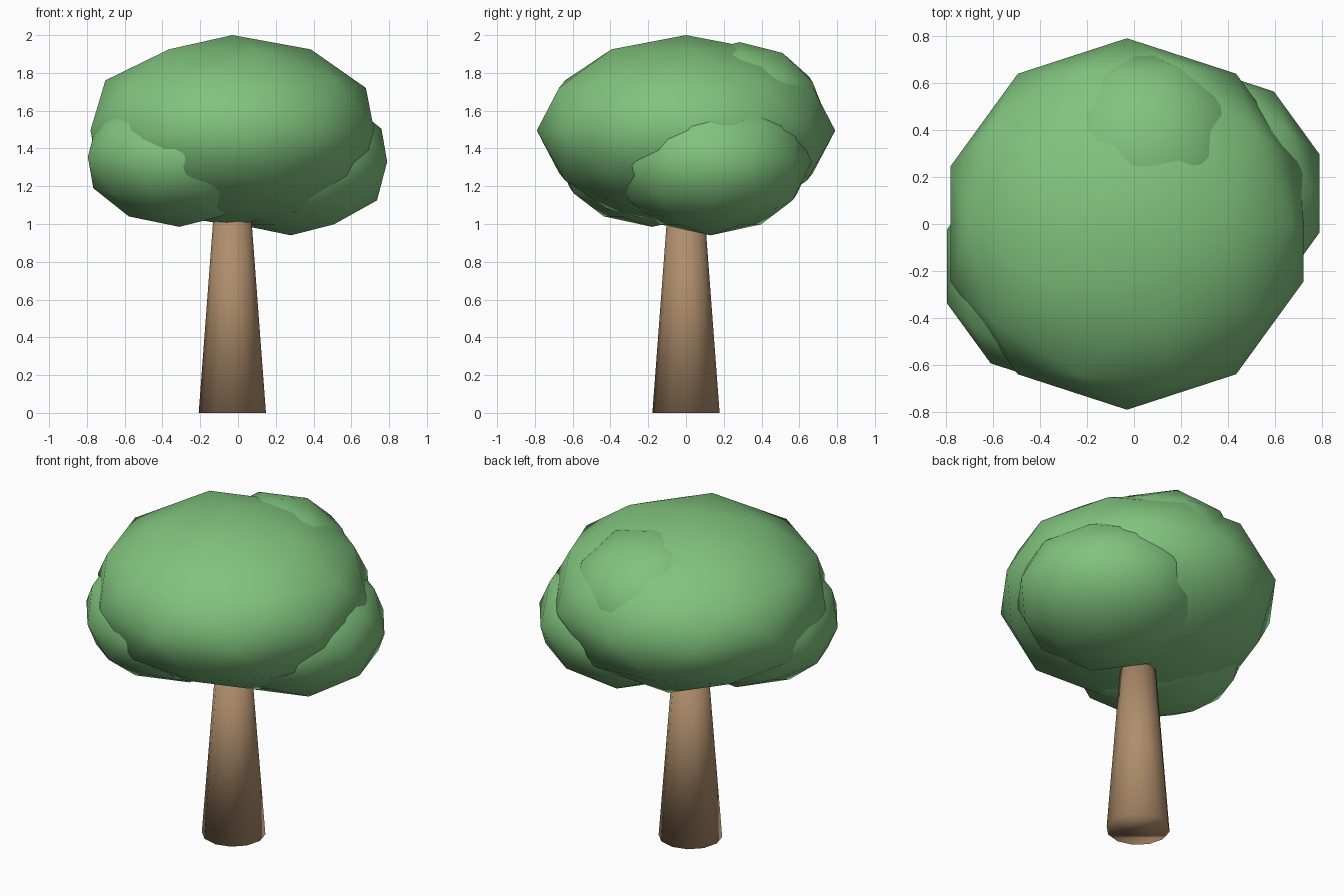
import bpy

if "Cube" in bpy.data.objects:
    bpy.data.objects.remove(bpy.data.objects["Cube"])


def material(name, color):
    mat = bpy.data.materials.new(name)
    mat.diffuse_color = color
    mat.use_nodes = True
    mat.node_tree.nodes["Principled BSDF"].inputs["Base Color"].default_value = mat.diffuse_color
    return mat


leaf_green = material("leaf_green", (0.22, 0.55, 0.21, 1))
bark_brown = material("bark_brown", (0.43, 0.27, 0.15, 1))


def finish(name, mat):
    obj = bpy.context.object
    obj.name = name
    obj.data.materials.append(mat)
    bpy.ops.object.shade_smooth()
    return obj


# Tapered trunk, its top buried in the crown
height, base_r, taper = 1.1, 0.178, 0.075
bpy.ops.mesh.primitive_cone_add(
    vertices=12, radius1=base_r, radius2=base_r - taper * height,
    depth=height, location=(-0.03, 0, height / 2))
finish("trunk", bark_brown)

# Crown: overlapping flattened low-poly blobs (centre, radius, half height)
blobs = {
    "crown_main": ((-0.03, 0, 1.495), 0.79, 0.505),
    "crown_left": ((-0.31, -0.18, 1.355), 0.51, 0.37),
    "crown_right": ((0.28, 0.13, 1.33), 0.536, 0.39),
    "crown_back": ((0.04, 0.284, 1.577), 0.455, 0.386),
}
for name, (centre, radius, half_height) in blobs.items():
    bpy.ops.mesh.primitive_ico_sphere_add(subdivisions=2, radius=1, location=centre)
    blob = finish(name, leaf_green)
    blob.scale = (radius, radius, half_height)
